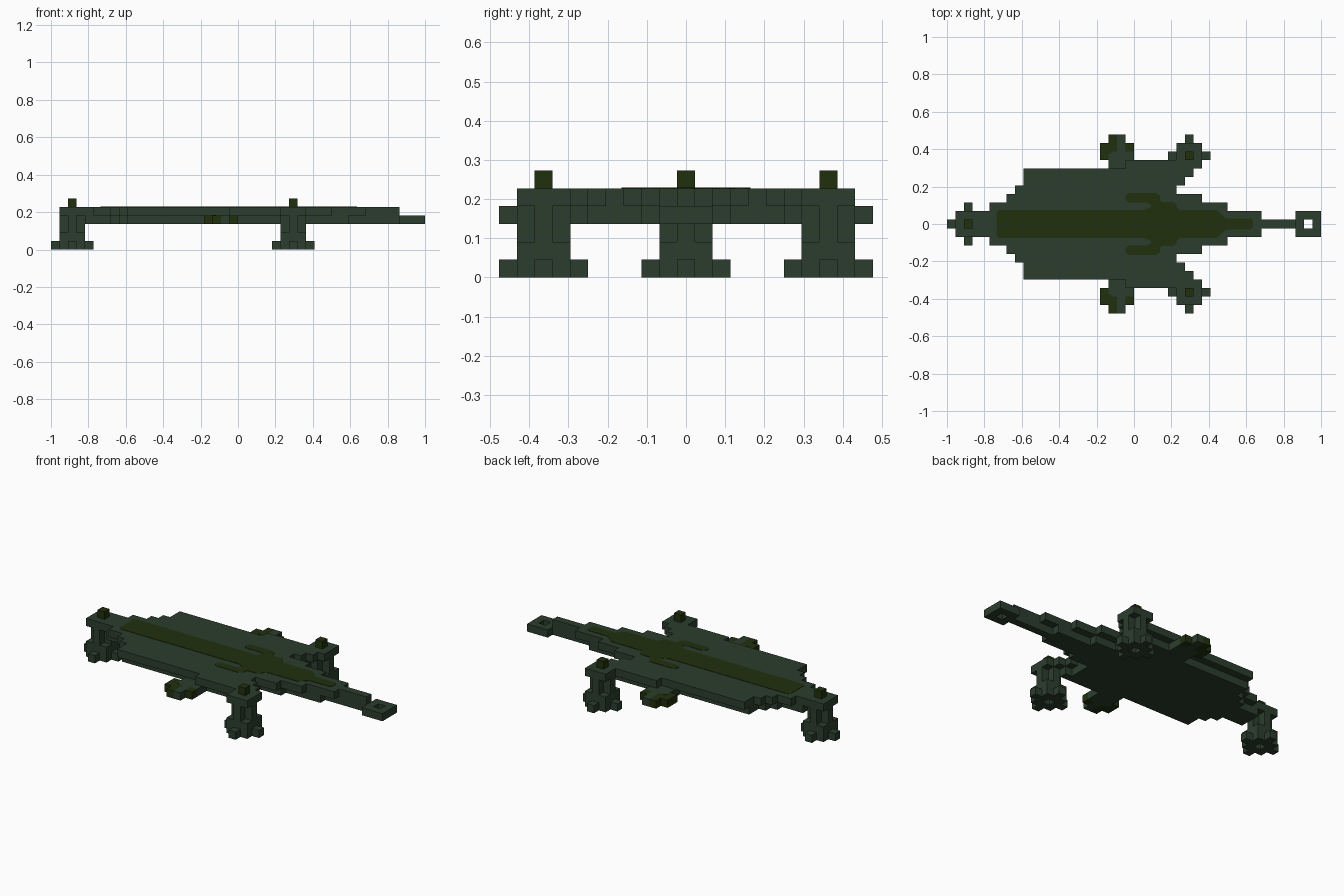
import bpy, bmesh, math
from mathutils import Vector

if "Cube" in bpy.data.objects:
    bpy.data.objects.remove(bpy.data.objects["Cube"], do_unlink=True)

U = 1 / 22  # size of one block


def material(name, rgb):
    m = bpy.data.materials.new(name)
    m.use_nodes = True
    m.diffuse_color = (*rgb, 1)
    b = next(n for n in m.node_tree.nodes if n.type == 'BSDF_PRINCIPLED')
    b.inputs["Base Color"].default_value = (*rgb, 1)
    b.inputs["Roughness"].default_value = 0.9
    return m


GREEN = material("dark green", (0.0245, 0.048, 0.0265))
OLIVE = material("dark olive", (0.0152, 0.0296, 0.004))


def finish(name, bm, mat):
    bmesh.ops.recalc_face_normals(bm, faces=bm.faces[:])
    me = bpy.data.meshes.new(name)
    bm.to_mesh(me)
    bm.free()
    me.materials.append(mat)
    ob = bpy.data.objects.new(name, me)
    bpy.context.collection.objects.link(ob)
    return ob


def blocks(name, cells, mat):
    """Outer skin of a set of unit blocks (x from i to i+1, y centred on j, z from k to k+1)."""
    bm = bmesh.new()
    for c in cells:
        for axis in range(3):
            for s in (-1, 1):
                n = list(c)
                n[axis] += s
                if tuple(n) in cells:
                    continue
                mid = Vector((c[0] + .5, c[1], c[2] + .5))
                mid[axis] += s * .5
                a, b = [Vector([.5 if t == o else 0 for t in range(3)])
                        for o in range(3) if o != axis]
                quad = (mid - a - b, mid + a - b, mid + a + b, mid - a + b)
                if (s > 0) == (axis == 1):
                    quad = quad[::-1]
                bm.faces.new([bm.verts.new(v * U) for v in quad])
    bmesh.ops.remove_doubles(bm, verts=bm.verts[:], dist=1e-5)
    bmesh.ops.dissolve_limit(bm, angle_limit=math.radians(1), verts=bm.verts[:], edges=bm.edges[:])
    return finish(name, bm, mat)


def prism(name, pts, z0, z1, mat):
    bm = bmesh.new()
    f = bm.faces.new([bm.verts.new((x, y, z0)) for x, y in pts])
    ext = bmesh.ops.extrude_face_region(bm, geom=[f])["geom"]
    bmesh.ops.translate(bm, vec=(0, 0, z1 - z0),
                        verts=[g for g in ext if isinstance(g, bmesh.types.BMVert)])
    return finish(name, bm, mat)


def strip(spans, k):
    return {(i, j, k) for x0, x1, n in spans for i in range(x0, x1) for j in range(-n, n + 1)}


# Two-layer deck: the upper layer overhangs the lower one
upper = [(-18, -17, 1), (-17, -15, 2), (-15, -14, 3), (-14, -13, 4), (-13, -1, 6),
         (-1, 5, 7), (5, 8, 3), (8, 11, 2), (11, 15, 1), (15, 19, 0)]
lower = [(-18, -15, 1), (-15, -14, 2), (-14, -13, 3), (-13, -1, 5),
         (-1, 5, 6), (5, 8, 2), (8, 13, 1), (13, 19, 0)]
deck = strip(upper, 4) | strip(lower, 3)
for s in (-1, 1):
    deck |= {(5, 5 * s, 4), (5, 6 * s, 4), (6, 6 * s, 4), (5, 6 * s, 3)}
blocks("deck", deck, GREEN)

# Ring at the end of the tail
blocks("tail_ring", {(i, j, 3) for i in (19, 20, 21) for j in (-1, 0, 1)} - {(20, 0, 3)}, GREEN)

# Legs: star foot, square ankle, cross-shaped shaft, square cap, and a knob
for label, ci, cj in (("rear", -20, 0), ("front_left", 6, 8), ("front_right", 6, -8)):
    cells = set()
    for a in range(-2, 3):
        for b in range(-2, 3):
            p, q = ci + a, cj + b
            square = max(abs(a), abs(b)) <= 1
            if (square or a == 0 or b == 0) and (a, b) != (0, 0):
                cells.add((p, q, 0))
            if square:
                cells |= {(p, q, 1), (p, q, 4)}
                if a == 0 or b == 0:
                    cells |= {(p, q, 2), (p, q, 3)}
    blocks(label + "_leg", cells, GREEN)
    blocks(label + "_knob", {(ci, cj, 5)}, OLIVE)

# Side fins with olive pads
for label, s in (("left", 1), ("right", -1)):
    fin = {(i, s * j, 3) for i in (-3, -2) for j in range(6, 11)}
    fin |= {(-4, s * j, 3) for j in (8, 9)} | {(-1, s * j, 3) for j in (7, 8, 9)}
    pads = {(-4, s * 8, 3), (-4, s * 9, 3), (-3, s * 9, 3), (-3, s * 10, 3), (-1, s * 9, 3)}
    blocks(label + "_fin", fin - pads, GREEN)
    blocks(label + "_fin_pads", pads, OLIVE)
    # rounded inner corner of the large pad
    corner = [(-3, 8.5), (-2.6, 8.5), (-3, 8.1)]
    prism(label + "_fin_pad_corner", [(x * U, s * y * U) for x, y in corner],
          4 * U - .002, 4 * U + .002, OLIVE)

# Painted marking along the top
half = [(-.735, .06), (-.72, .075), (.06, .075), (.09, .09), (.09, .105), (.07, .115),
        (-.03, .115), (-.045, .13), (-.045, .15), (-.03, .165), (.12, .165), (.14, .15),
        (.14, .125), (.15, .118), (.21, .118), (.225, .105), (.23, .085), (.25, .075),
        (.44, .075), (.47, .05), (.49, .03), (.62, .03), (.635, .02)]
prism("top_marking", half + [(x, -y) for x, y in reversed(half)],
      5 * U - .002, 5 * U + .002, OLIVE)
